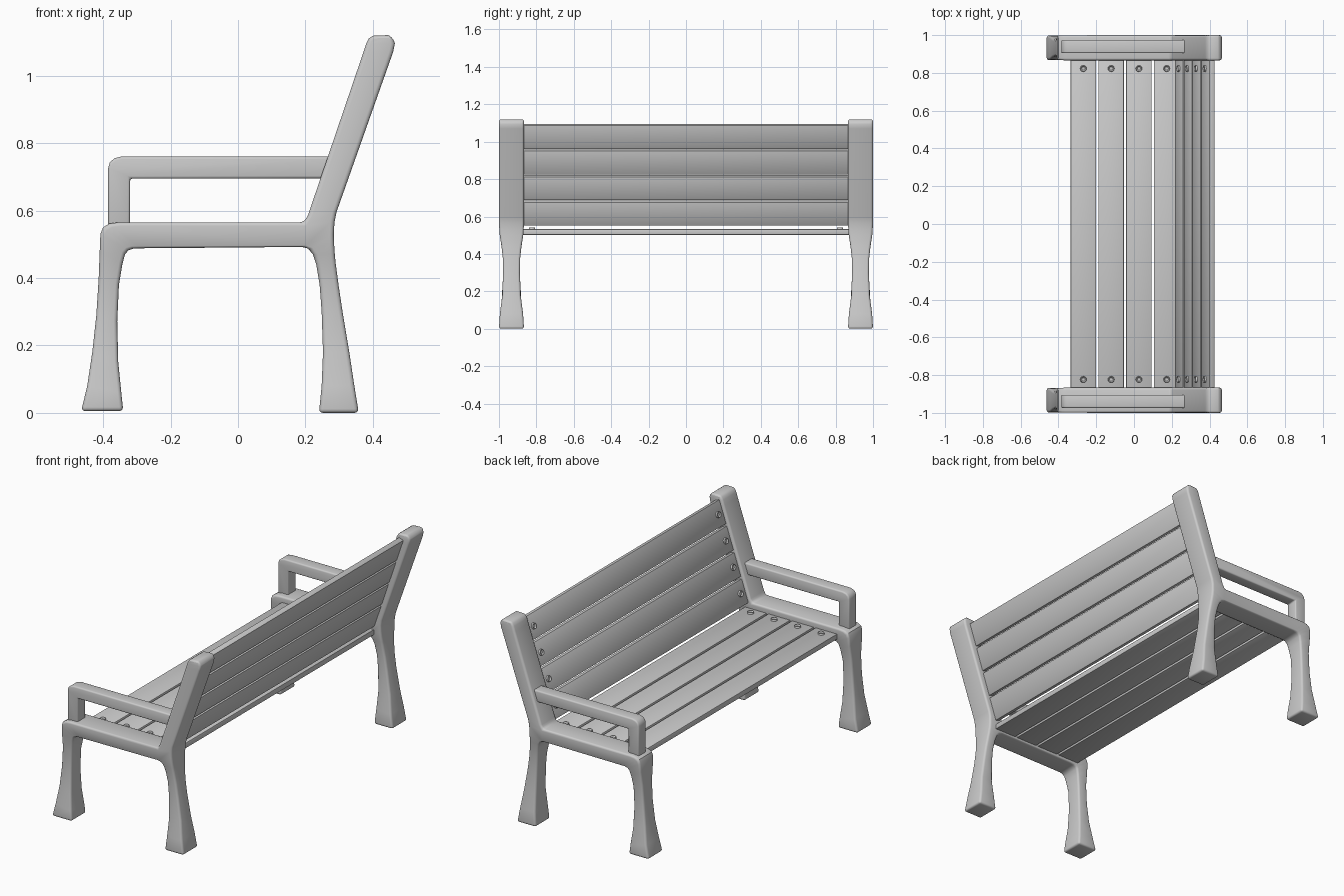
import bpy, bmesh
from math import radians
from mathutils import Matrix, Vector

if "Cube" in bpy.data.objects:
    bpy.data.objects.remove(bpy.data.objects["Cube"])

SMOOTH = []


def add_object(name, bm, bevel=0.0, segments=1, mirror=False):
    bmesh.ops.recalc_face_normals(bm, faces=bm.faces[:])
    me = bpy.data.meshes.new(name)
    bm.to_mesh(me)
    bm.free()
    ob = bpy.data.objects.new(name, me)
    bpy.context.collection.objects.link(ob)
    if bevel:
        m = ob.modifiers.new("Bevel", 'BEVEL')
        m.width = bevel
        m.segments = segments
        m.limit_method = 'ANGLE'
        m.angle_limit = radians(40)
        m.use_clamp_overlap = False
    if mirror:
        m = ob.modifiers.new("Mirror", 'MIRROR')
        m.use_axis = (False, True, False)
    SMOOTH.append(ob)
    return ob


def plate(name, polys, centre, half, bevel):
    """Extrude xz polygons along y; half(z) gives the half thickness."""
    bm = bmesh.new()
    for poly in polys:
        bm.faces.new([bm.verts.new((x, 0, z)) for x, z in poly])
    bmesh.ops.remove_doubles(bm, verts=bm.verts[:], dist=0.0005)
    ret = bmesh.ops.extrude_face_region(bm, geom=bm.faces[:])
    new = {g for g in ret["geom"] if isinstance(g, bmesh.types.BMVert)}
    for v in bm.verts:
        v.co.y = centre + half(v.co.z) * (1 if v in new else -1)
    return add_object(name, bm, bevel, 3, mirror=True)


def strip(pairs):
    """Quads between consecutive pairs of edge points."""
    return [[a[:2], a[2:], b[2:], b[:2]] for a, b in zip(pairs, pairs[1:])]


def frame_half(z):
    table = [(0, .067), (.08, .062), (.18, .049), (.29, .045), (.4, .047),
             (.47, .058), (.5, .063), (.56, .067), (2, .067)]
    for (z0, h0), (z1, h1) in zip(table, table[1:]):
        if z <= z1:
            return h0 + (h1 - h0) * (z - z0) / (z1 - z0)


# Side frames: front leg curving into the seat rail, back leg into the back post
front_leg_and_rail = [
    (-.465, .005, -.340, .005), (-.447, .08, -.346, .06),
    (-.432, .18, -.355, .15), (-.420, .29, -.358, .27),
    (-.413, .40, -.353, .38), (-.410, .48, -.343, .44),
    (-.408, .53, -.335, .47), (-.400, .55, -.325, .482),
    (-.382, .561, -.310, .487), (-.355, .565, -.290, .488),
    (.195, .565, .190, .492)]
back_leg_and_post = [
    (.240, 0, .358, 0), (.248, .08, .345, .08), (.252, .18, .330, .18),
    (.248, .30, .310, .30), (.242, .38, .298, .38), (.232, .44, .290, .44),
    (.222, .47, .287, .47), (.208, .487, .285, .50), (.190, .492, .284, .53),
    (.195, .565, .286, .565), (.207, .585, .292, .595),
    (.372, 1.07, .460, 1.07), (.380, 1.095, .465, 1.095),
    (.388, 1.11, .460, 1.112), (.400, 1.118, .445, 1.12)]
plate("side_frames", strip(front_leg_and_rail) + strip(back_leg_and_post),
      .933, frame_half, .012)

# Armrests
arm = [(-.385, .55), (-.385, .725), (-.380, .743), (-.366, .755), (-.345, .76),
       (.28, .76), (.28, .695), (-.32, .695), (-.32, .55)]
plate("armrests", [arm], .939, lambda z: .035, .008)

# Bolt head with a hexagonal-style recess, shared by all bolts
bm = bmesh.new()
bmesh.ops.create_cone(bm, cap_ends=True, segments=12, radius1=.018,
                      radius2=.015, depth=.012)
top = max(bm.faces, key=lambda f: f.calc_center_median().z)
bmesh.ops.inset_region(bm, faces=[top], thickness=.006)
for v in top.verts:
    v.co.z -= .006
bolt_mesh = add_object("bolt", bm)
bolt_data = bolt_mesh.data
SMOOTH.remove(bolt_mesh)
bpy.data.objects.remove(bolt_mesh)

THICK = .03


def slat(name, width, matrix):
    bm = bmesh.new()
    bmesh.ops.create_cube(bm, size=1)
    bmesh.ops.scale(bm, vec=(width, 1.744, THICK), verts=bm.verts[:])
    ob = add_object(name, bm, .003, 2)
    ob.matrix_world = matrix
    for side in (-1, 1):
        b = bpy.data.objects.new(name + "_bolt", bolt_data)
        bpy.context.collection.objects.link(b)
        b.matrix_world = matrix @ Matrix.Translation((0, side * .823, THICK / 2 + .003))


# Seat and backrest slats
tilt = Matrix.Rotation(radians(-71.2), 4, 'Y')
for i in range(4):
    slat("seat_slat", .135, Matrix.Translation((-.268 + .147 * i, 0, .517)))
    z = .619 + .1365 * i
    x = .2405 + (z - .585) * .34
    slat("back_slat", .132, Matrix.Translation((x, 0, z)) @ tilt)

# Bake modifiers and smooth the rounded parts
bpy.ops.object.select_all(action='DESELECT')
for ob in SMOOTH:
    ob.select_set(True)
bpy.context.view_layer.objects.active = SMOOTH[0]
bpy.ops.object.convert(target='MESH')
bpy.ops.object.shade_smooth_by_angle(angle=radians(35))
